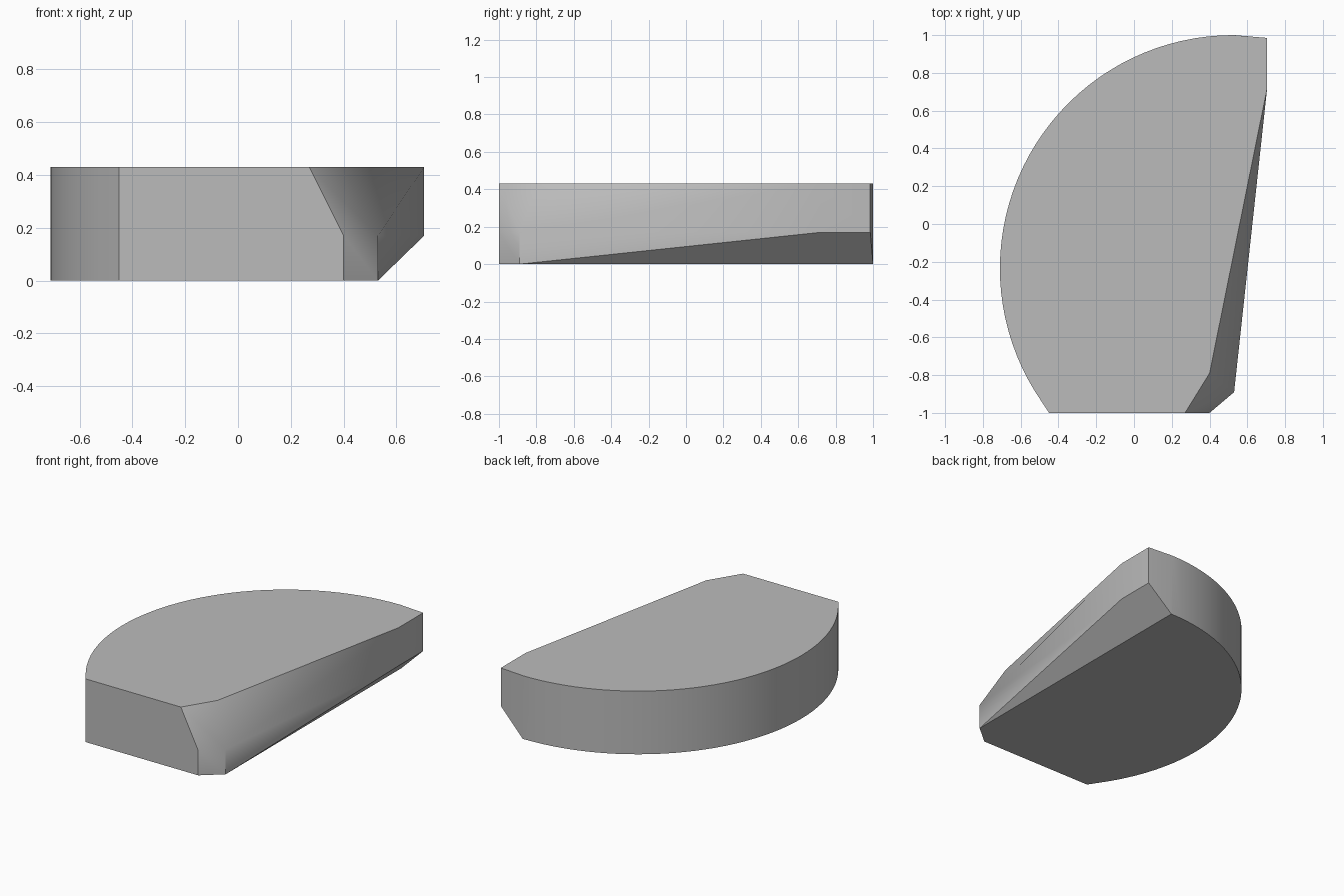
import bpy, bmesh
from math import atan2, cos, sin, radians

cube = bpy.data.objects.get("Cube")
if cube:
    bpy.data.objects.remove(cube, do_unlink=True)

# Key dimensions
HEIGHT, LEDGE = 0.43, 0.17
CX, CY, RADIUS = 0.525, -0.235, 1.235
SIDE = 0.705
SEGMENTS = 40

grey = bpy.data.materials.new("plain_grey")
grey.use_nodes = True
colour = (0.5, 0.5, 0.5, 1)
grey.diffuse_color = colour
bsdf = next(n for n in grey.node_tree.nodes if n.type == "BSDF_PRINCIPLED")
bsdf.inputs["Base Color"].default_value = colour

# Curved wall, swept from the back round to the front left corner
start = radians(90)
end = atan2(-1 - CY, -0.45 - CX) + radians(360)
points = []
for i in range(SEGMENTS + 1):
    a = start + (end - start) * i / SEGMENTS
    x, y = CX + RADIUS * cos(a), CY + RADIUS * sin(a)
    if i == SEGMENTS:
        x, y = -0.45, -1
    points += [(x, y, 0), (x, y, HEIGHT)]

# Back left corner, undercut below the ledge
for y in (0.72, 0.985):
    points += [(SIDE, y, LEDGE), (SIDE, y, HEIGHT)]

# Front left corner, bevelled above the ledge
for x, y in ((0.40, -1), (0.53, -0.89)):
    points += [(x, y, 0), (x, y, LEDGE)]
points += [(0.27, -1, HEIGHT), (0.40, -0.79, HEIGHT), (0.53, 1.0, 0)]

# The block is convex, so its corners define it fully
bm = bmesh.new()
for p in points:
    bm.verts.new(p)
bmesh.ops.remove_doubles(bm, verts=bm.verts[:], dist=0.002)
bmesh.ops.convex_hull(bm, input=bm.verts[:])
bmesh.ops.dissolve_limit(bm, angle_limit=radians(0.5),
                         verts=bm.verts[:], edges=bm.edges[:])
bmesh.ops.recalc_face_normals(bm, faces=bm.faces[:])
mesh = bpy.data.meshes.new("curved_block")
bm.to_mesh(mesh)
bm.free()
mesh.materials.append(grey)
block = bpy.data.objects.new("curved_block", mesh)
bpy.context.collection.objects.link(block)

# Soft curve, crisp corners
bpy.ops.object.select_all(action="DESELECT")
block.select_set(True)
bpy.context.view_layer.objects.active = block
bpy.ops.object.shade_smooth_by_angle(angle=radians(35))
